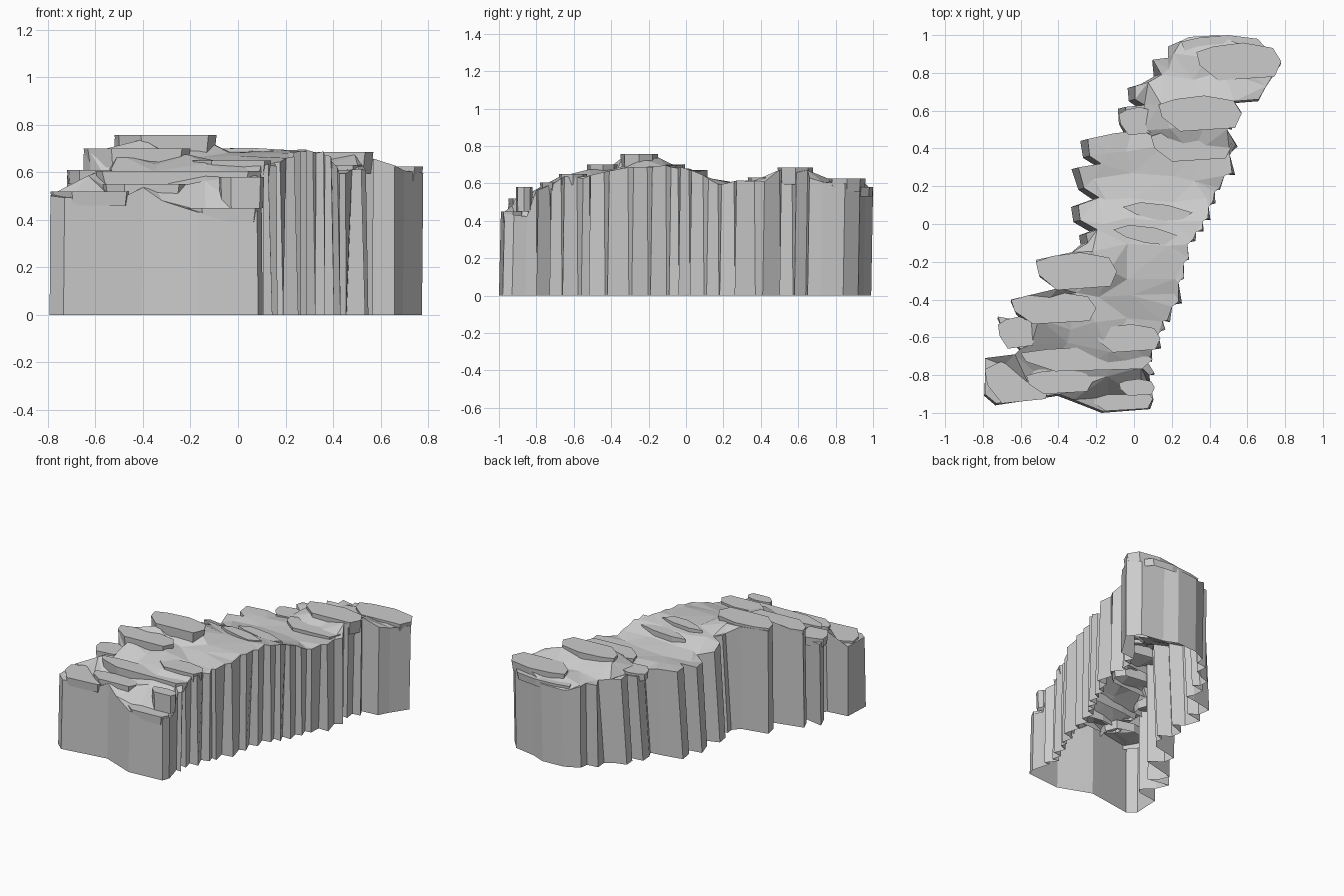
import bpy, bmesh, random
from mathutils import Vector
from mathutils.geometry import delaunay_2d_cdt

if "Cube" in bpy.data.objects:
    bpy.data.objects.remove(bpy.data.objects["Cube"])

random.seed(4)

# jagged plan outline of the cliff, counter-clockwise from front left
RIGHT = [(-.79, -.90), (-.73, -.95), (-.47, -.91), (-.40, -.90), (-.32, -.93), (-.17, -.99),
         (.08, -.97), (.10, -.92), (.09, -.85), (.11, -.79), (.10, -.72), (.14, -.65), (.17, -.55),
         (.19, -.51), (.25, -.41), (.27, -.28), (.29, -.18), (.32, -.08), (.37, -.03), (.40, .03),
         (.43, .12), (.46, .19), (.53, .27), (.55, .42), (.52, .51), (.57, .59), (.53, .65),
         (.66, .66), (.70, .73), (.78, .85), (.71, .93), (.54, .96), (.45, 1.0)]
LEFT = [(.29, .99), (.25, .97), (.18, .94), (.18, .88), (.10, .87), (.11, .79), (.04, .75),
        (-.03, .73), (-.03, .66), (.02, .63), (-.08, .62), (-.08, .54), (-.05, .49), (-.14, .48),
        (-.28, .45), (-.27, .36), (-.21, .32), (-.33, .30), (-.30, .19), (-.22, .14), (-.33, .10),
        (-.32, .02), (-.23, -.03), (-.29, -.05), (-.28, -.10), (-.33, -.15), (-.52, -.19),
        (-.50, -.27), (-.40, -.34), (-.65, -.40), (-.62, -.47), (-.56, -.52), (-.72, -.49),
        (-.69, -.58), (-.60, -.66), (-.63, -.69), (-.79, -.71)]

# height along the length of the cliff top
PROFILE = [(-1, .44), (-.95, .46), (-.9, .52), (-.8, .565), (-.7, .59), (-.5, .64), (-.3, .685),
           (-.05, .69), (.06, .66), (.17, .60), (.3, .61), (.5, .62), (.65, .63), (.78, .59), (1, .58)]

# slabs: x0, x1, y0, y1, top z, skirt depth
SLABS = [(-.24, .10, -.99, -.86, .45, .06), (-.79, -.44, -.95, -.71, .52, .06),
         (-.57, -.22, -.90, -.77, .55, .06), (-.08, .11, -.91, -.82, .58, .13),
         (-.72, -.52, -.66, -.49, .61, .06), (-.65, -.20, -.53, -.36, .70, .08),
         (-.52, -.09, -.35, -.15, .757, .09), (-.20, .14, -.68, -.53, .65, .06),
         (-.60, .10, -.78, -.65, .605, .07), (.13, .57, .49, .68, .685, .09),
         (.09, .52, .33, .51, .63, .06), (.33, .78, .76, .96, .625, .07),
         (.25, .70, .86, 1.0, .58, .05), (-.08, .12, .47, .62, .61, .05)]
SHAPE = [(0, .75), (.04, .4), (.26, 0), (.92, .1), (1, .5), (.9, .86), (.55, 1), (.2, .9)]


def height(x, y):
    for x0, x1, y0, y1, z, _ in SLABS:
        if x0 - .01 <= x <= x1 + .01 and y0 - .01 <= y <= y1 + .01:
            return z - .02
    for (a, za), (b, zb) in zip(PROFILE, PROFILE[1:]):
        if y <= b:
            return za + (zb - za) * (y - a) / (b - a)
    return PROFILE[-1][1]


def finish(bm, name):
    bmesh.ops.recalc_face_normals(bm, faces=bm.faces)
    mesh = bpy.data.meshes.new(name)
    bm.to_mesh(mesh)
    bm.free()
    bpy.context.collection.objects.link(bpy.data.objects.new(name, mesh))


def slab(name, up_points, low_points):
    bm = bmesh.new()
    up = [bm.verts.new(p) for p in up_points]
    low = [bm.verts.new(p) for p in low_points]
    bm.faces.new(up)
    for i in range(len(up)):
        j = (i + 1) % len(up)
        bm.faces.new((low[i], low[j], up[j], up[i]))
    finish(bm, name)


# foot and rim loops; grooves are cut between the columns of the right wall
foot, rim = [], []
for i, (x, y) in enumerate(RIGHT + LEFT):
    right = i < len(RIGHT)
    lean = .035 if not right and -.12 < y < .8 else 0
    if right and -.86 < y < .5 and x > 0:
        lean = -random.uniform(0, .015)
    foot.append((x + random.uniform(-.006, .006), max(-1, y - .01), 0))
    rim.append(Vector((x + lean, y)))
    if right and 7 < i < 25:
        nx, ny = RIGHT[i + 1]
        t = random.uniform(.6, .85)
        gx, gy = x + (nx - x) * t, y + (ny - y) * t
        foot.append((gx - random.uniform(.03, .06), gy + .01, 0))
        rim.append(Vector((gx - random.uniform(.02, .035), gy + .005)))

# cliff shell: fluted walls and faceted top, open underneath
n = len(rim)
inner = [Vector((i * .17 + random.uniform(-.05, .05), j * .13 + random.uniform(-.04, .04)))
         for i in range(-4, 5) for j in range(-7, 8)]
pts, _, tris, *_ = delaunay_2d_cdt(rim + inner, [], [list(range(n))], 1, 1e-5)
bm = bmesh.new()
top = [bm.verts.new((p.x, p.y, height(p.x, p.y) + random.uniform(-.008, .008))) for p in pts]
foot = [bm.verts.new(p) for p in foot]
for t in tris:
    bm.faces.new([top[k] for k in t])
for i in range(n):
    j = (i + 1) % n
    bm.faces.new((foot[i], foot[j], top[j], top[i]))
bmesh.ops.delete(bm, geom=[v for v in bm.verts if not v.link_faces], context='VERTS')
finish(bm, "cliff_body")

# flat stepped slabs standing out of the top, skirts tucked into the shell
for k, (x0, x1, y0, y1, z, depth) in enumerate(SLABS):
    plan = [(x0 + u * (x1 - x0), y0 + v * (y1 - y0)) for u, v in SHAPE]
    cx, cy = (x0 + x1) / 2, (y0 + y1) / 2
    slab(f"slab_{k + 1}", [(x, y, z) for x, y in plan],
         [(cx + (x - cx) * .95, cy + (y - cy) * .95, z - depth) for x, y in plan])

# thin low ledges that break the middle of the top
for k, (x, y, z, w) in enumerate([(-.06, .09, .675, .37), (-.11, -.03, .705, .34)]):
    plan = [(0, 0), (.25, .025), (.65, .01), (1, -.03), (.8, -.08), (.5, -.07), (.2, -.04)]
    plan = [(x + u * w, y + v, u) for u, v in plan]
    slab(f"ledge_{k + 1}", [(a, b, z - .02 * abs(u - .4)) for a, b, u in plan],
         [(a, b, z - .05) for a, b, u in plan])
